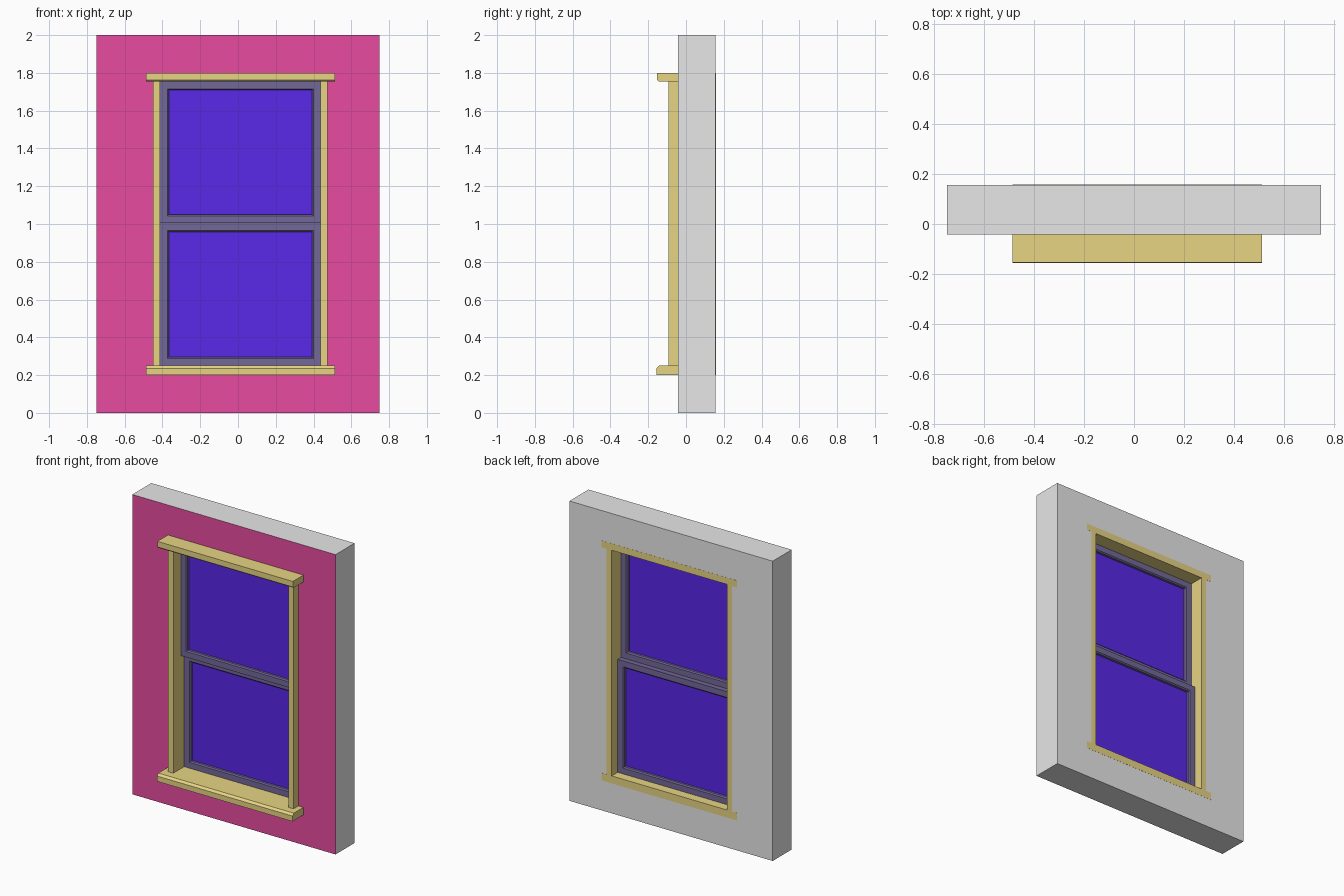
import bpy, bmesh

cube = bpy.data.objects.get("Cube")
if cube:
    bpy.data.objects.remove(cube, do_unlink=True)


def material(name, rgb):
    m = bpy.data.materials.new(name)
    m.use_nodes = True
    m.diffuse_color = (*rgb, 1)
    m.node_tree.nodes["Principled BSDF"].inputs["Base Color"].default_value = (*rgb, 1)
    return m


GREY = material("wall grey", (0.8, 0.8, 0.8))
PINK = material("wall pink", (0.8, 0.07, 0.35))
TRIM = material("trim cream", (0.8, 0.66, 0.23))
SASH = material("sash purple grey", (0.17, 0.14, 0.31))
GLASS = material("glass blue", (0.1, 0.021, 0.8))

CX = 0.0125                       # window centre
FRONT, BACK = -0.043, 0.157       # wall faces
SILL_TOP, HEAD_LOW, MEET = 0.25, 1.755, 1.004
HALF = 0.425                      # half width of the opening


def finish(name, bm, *mats):
    bmesh.ops.recalc_face_normals(bm, faces=bm.faces)
    mesh = bpy.data.meshes.new(name)
    bm.to_mesh(mesh)
    bm.free()
    for m in mats:
        mesh.materials.append(m)
    obj = bpy.data.objects.new(name, mesh)
    bpy.context.collection.objects.link(obj)
    return obj


def extrude_x(name, profile, x0, x1, mat):
    """Extrude a (y, z) outline along x."""
    bm = bmesh.new()
    face = bm.faces.new([bm.verts.new((x0, y, z)) for y, z in profile])
    out = bmesh.ops.extrude_face_region(bm, geom=[face])
    verts = [v for v in out["geom"] if isinstance(v, bmesh.types.BMVert)]
    bmesh.ops.translate(bm, verts=verts, vec=(x1 - x0, 0, 0))
    return finish(name, bm, mat)


def box(name, x0, x1, y0, y1, z0, z1, mat):
    return extrude_x(name, [(y0, z0), (y1, z0), (y1, z1), (y0, z1)], x0, x1, mat)


def frame(name, loops, *mats):
    """Join rectangles (x0, x1, z0, z1, y) into a closed ring."""
    bm = bmesh.new()
    rings = [[bm.verts.new(p) for p in
              ((a, y, c), (b, y, c), (b, y, d), (a, y, d))] for a, b, c, d, y in loops]
    for i, ring in enumerate(rings):
        prev = rings[i - 1]
        for k in range(4):
            n = (k + 1) % 4
            bm.faces.new((prev[k], prev[n], ring[n], ring[k]))
    return finish(name, bm, *mats)


# Wall with an opening, painted on its front only
outer = (-0.75, 0.75, 0, 2)
hole = (CX - HALF - 0.02, CX + HALF + 0.02, 0.22, 1.78)
wall = frame("wall", [(*outer, FRONT), (*hole, FRONT), (*hole, BACK), (*outer, BACK)],
             GREY, PINK)
for p in wall.data.polygons:
    p.material_index = int(p.normal.y < -0.9)

# Trim: head, sill and two jambs, running right through the wall
flush = BACK + 0.0008
extrude_x("head_trim", [(-0.154, 1.8), (-0.154, 1.763), (-0.146, HEAD_LOW),
                        (flush, HEAD_LOW), (flush, 1.8)], CX - 0.5, CX + 0.5, TRIM)
extrude_x("sill", [(-0.157, 0.2), (-0.157, 0.236), (-0.143, SILL_TOP),
                   (flush, SILL_TOP), (flush, 0.2)], CX - 0.5, CX + 0.5, TRIM)
for side, label in ((-1, "right"), (1, "left")):
    xs = sorted((CX + side * HALF, CX + side * 0.4625))
    box(label + "_jamb", *xs, -0.093, flush, SILL_TOP, HEAD_LOW, TRIM)


# Sliding sashes with a chamfered inner edge and a recessed pane
def sash(label, y0, y1, z0, z1):
    def loop(inset, y):
        return (CX - HALF + inset, CX + HALF - inset, z0 + inset, z1 - inset, y)
    rail, lip = 0.046, 0.007
    frame(label + "_sash", [loop(0, y0), loop(rail - lip, y0), loop(rail, y0 + lip),
                            loop(rail, y1 - lip), loop(rail - lip, y1), loop(0, y1)], SASH)
    a, b, c, d, _ = loop(rail - 0.004, 0)
    box(label + "_pane", a, b, y0 + 0.022, y1 - 0.022, c, d, GLASS)


sash("upper", -0.014, 0.061, MEET, HEAD_LOW)
sash("lower", 0.022, 0.095, SILL_TOP, MEET)
